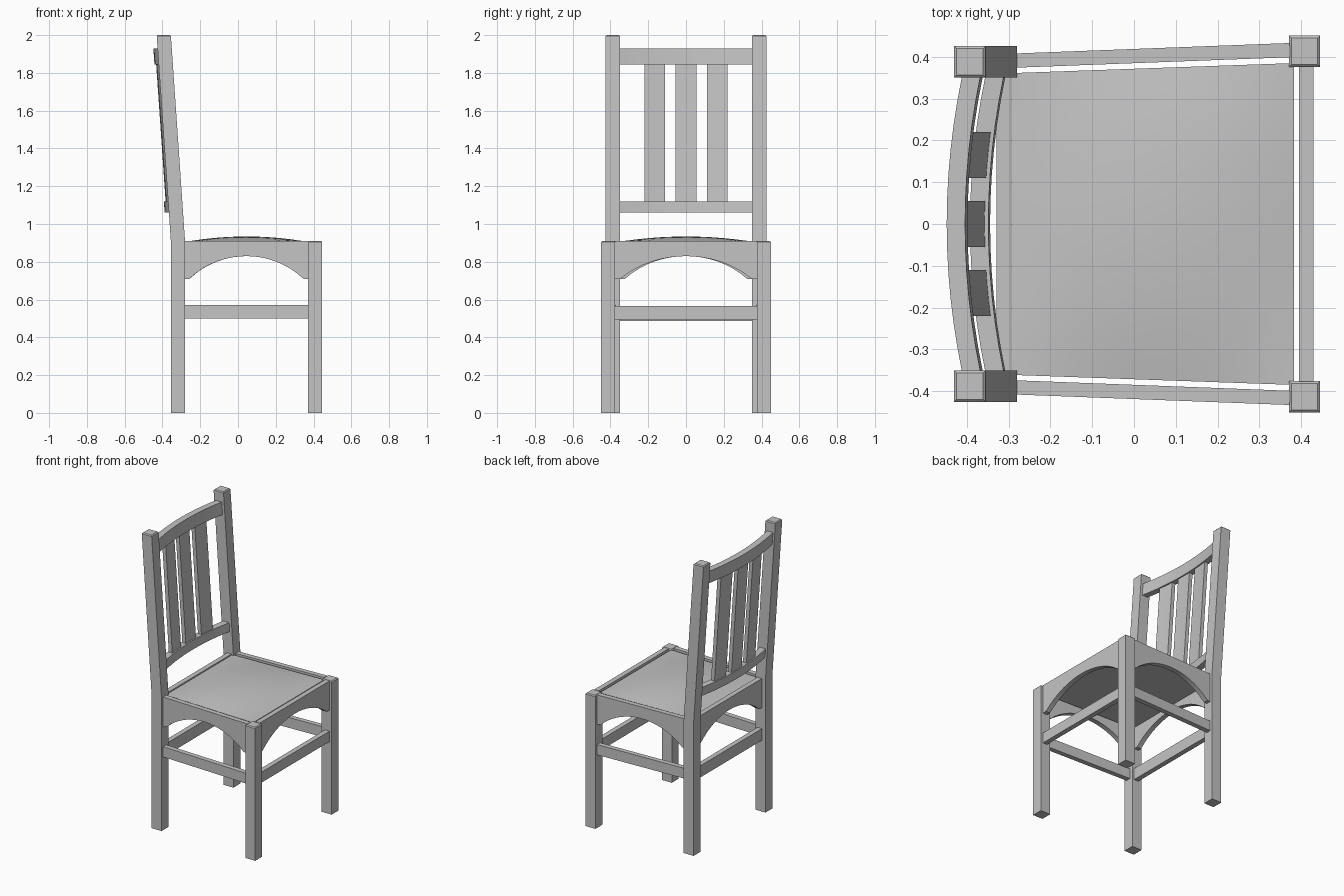
import bpy, bmesh, math
from mathutils import Vector

cube = bpy.data.objects.get("Cube")
if cube:
    bpy.data.objects.remove(cube, do_unlink=True)

grey = bpy.data.materials.new("plain_grey")
grey.use_nodes = True
COLOUR = (0.55, 0.55, 0.55, 1)
grey.diffuse_color = COLOUR
grey.node_tree.nodes["Principled BSDF"].inputs["Base Color"].default_value = COLOUR

SEAT_Z = 0.91
TOP_Z = 2.0
LEG = 0.075
FRONT_X, FRONT_Y = 0.408, 0.413
BACK_X, BACK_Y = -0.318, 0.388
LEAN = 0.075 / (TOP_Z - SEAT_Z)


def finish(name, bm):
    bmesh.ops.recalc_face_normals(bm, faces=bm.faces)
    mesh = bpy.data.meshes.new(name)
    bm.to_mesh(mesh)
    bm.free()
    mesh.materials.append(grey)
    obj = bpy.data.objects.new(name, mesh)
    bpy.context.collection.objects.link(obj)
    bpy.ops.object.select_all(action="DESELECT")
    obj.select_set(True)
    bpy.context.view_layer.objects.active = obj
    bpy.ops.object.shade_smooth_by_angle(angle=math.radians(30))
    return obj


def loft(name, rings, chamfer=0):
    """Skin a list of equal rings of points and cap both ends."""
    bm = bmesh.new()
    loops = [[bm.verts.new(p) for p in ring] for ring in rings]
    for a, b in zip(loops, loops[1:]):
        for i in range(len(a)):
            j = (i + 1) % len(a)
            bm.faces.new((a[i], a[j], b[j], b[i]))
    bm.faces.new(loops[0][::-1])
    top = bm.faces.new(loops[-1])
    if chamfer:
        bmesh.ops.bevel(bm, geom=list(top.edges), offset=chamfer,
                        segments=1, affect="EDGES")
    return finish(name, bm)


def square(x, y, z):
    h = LEG / 2
    return [(x - h, y - h, z), (x + h, y - h, z), (x + h, y + h, z), (x - h, y + h, z)]


def panel(name, a, b, outline, thick):
    """Upright board from a to b; outline is (fraction along, height)."""
    a, b = Vector((*a, 0)), Vector((*b, 0))
    side = (b - a).normalized().cross(Vector((0, 0, 1))) * thick / 2
    rings = [[a.lerp(b, t) + Vector((0, 0, z)) + side * s for t, z in outline]
             for s in (-1, 1)]
    return loft(name, rings)


def arch_outline(steps=16):
    """Apron shape with a shallow circular arch cut in the lower edge."""
    low, rise, inset, half = 0.71, 0.12, 0.04, 0.30
    radius = (half ** 2 + rise ** 2) / (2 * rise)
    points = [(0, SEAT_Z), (0, low)]
    for i in range(steps + 1):
        s = -1 + 2 * i / steps
        z = low + rise - radius + math.sqrt(radius ** 2 - (s * half) ** 2)
        points.append((0.5 + s * (0.5 - inset), z))
    return points + [(1, low), (1, SEAT_Z)]


def bar_outline(z0, z1):
    return [(0, z0), (1, z0), (1, z1), (0, z1)]


def back_x(y, z):
    """Centre of the bowed, leaning backrest."""
    return BACK_X - LEAN * (z - SEAT_Z) - 0.038 * (1 - (y / 0.36) ** 2)


def bowed_board(name, y0, y1, z0, z1, thick, steps):
    rings = []
    for i in range(steps + 1):
        y = y0 + (y1 - y0) * i / steps
        rings.append([(back_x(y, z) + s * thick / 2, y, z)
                      for s, z in ((-1, z0), (1, z0), (1, z1), (-1, z1))])
    return loft(name, rings)


# Legs, side aprons and side stretchers
for word, s in (("left", 1), ("right", -1)):
    loft("front_leg_" + word,
         [square(FRONT_X, s * FRONT_Y, z) for z in (0, SEAT_Z)], 0.006)
    loft("back_post_" + word,
         [square(BACK_X, s * BACK_Y, 0), square(BACK_X, s * BACK_Y, SEAT_Z),
          square(BACK_X - 0.075, s * BACK_Y, TOP_Z)], 0.006)
    a, b = (-0.283, s * 0.391), (0.373, s * 0.416)
    panel("side_apron_" + word, a, b, arch_outline(), 0.034)
    panel("side_stretcher_" + word, a, b, bar_outline(0.50, 0.57), 0.034)

# Front and back aprons and stretchers
for word, x, y, low in (("front", 0.412, 0.377, 0.495), ("back", -0.312, 0.352, 0.487)):
    panel(word + "_apron", (x, -y), (x, y), arch_outline(), 0.034)
    panel(word + "_stretcher", (x, -y), (x, y), bar_outline(low, 0.567), 0.034)

# Backrest rails and slats
bowed_board("top_rail", -0.355, 0.355, 1.845, 1.93, 0.044, 12)
bowed_board("lower_rail", -0.355, 0.355, 1.06, 1.12, 0.044, 12)
for word, y in (("left", 0.165), ("middle", 0), ("right", -0.165)):
    bowed_board("back_slat_" + word, y - 0.055, y + 0.055, 1.11, 1.855, 0.026, 3)

# Domed, tapered seat cushion with a flat underside
bm = bmesh.new()
bmesh.ops.create_grid(bm, x_segments=14, y_segments=14, size=1)
rim = [e for e in bm.edges if e.is_boundary]
wall = bmesh.ops.extrude_edge_only(bm, edges=rim)["geom"]
lower = {v for v in wall if isinstance(v, bmesh.types.BMVert)}
bmesh.ops.contextual_create(bm, geom=[e for e in wall if isinstance(e, bmesh.types.BMEdge)])
for v in bm.verts:
    u, w = v.co.x, v.co.y
    z = 0.86 if v in lower else 0.903 + 0.031 * (1 - u ** 2) * (1 - w ** 2)
    v.co = (0.045 + u * 0.338, w * (0.373 + 0.012 * u), z)
finish("seat", bm)
